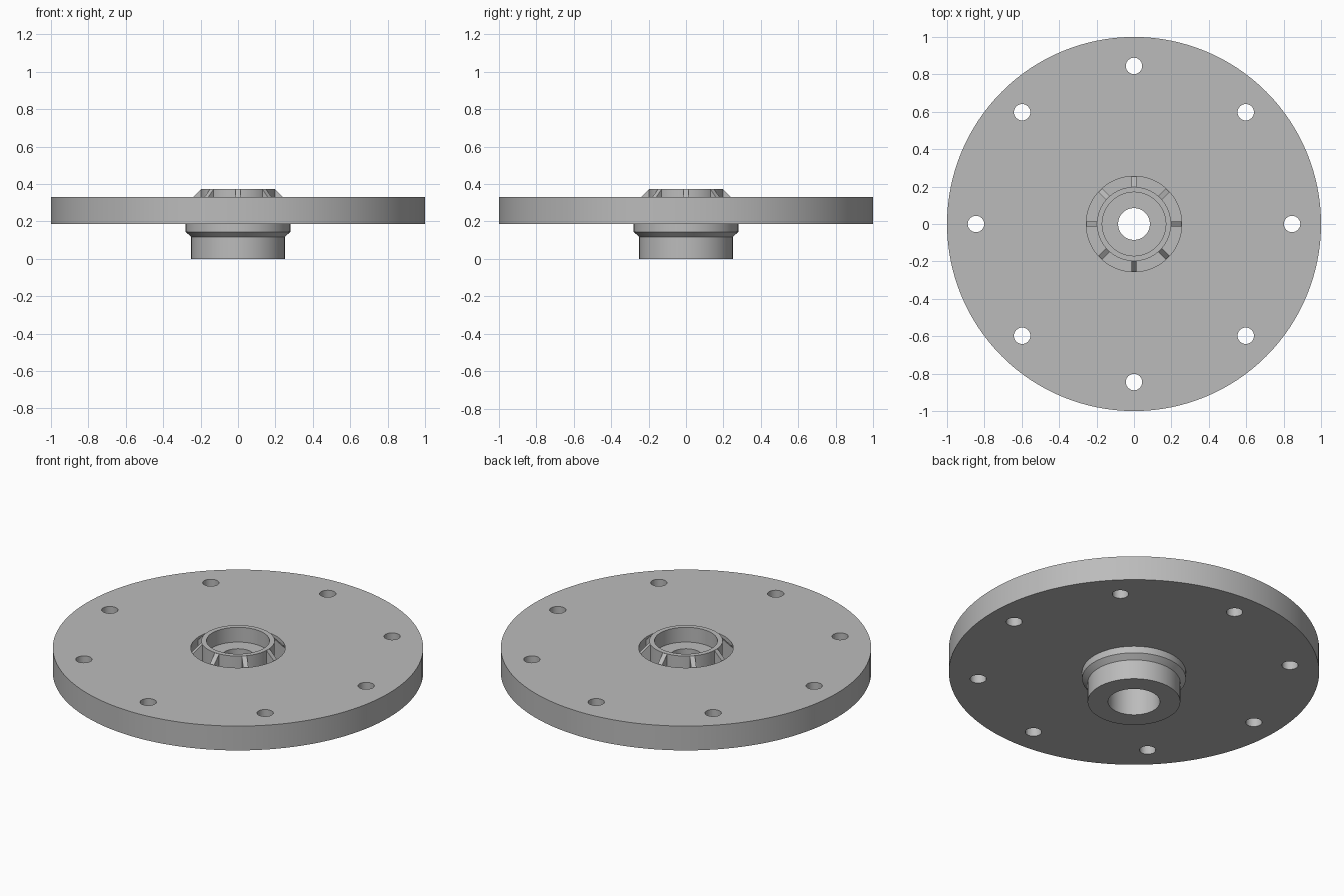
import bpy, bmesh
from math import cos, sin, pi, radians
from mathutils import Matrix

if "Cube" in bpy.data.objects:
    bpy.data.objects.remove(bpy.data.objects["Cube"])

COUNT = 8          # bolt holes and ribs
PLATE_LOW, PLATE_TOP = 0.185, 0.33

grey = bpy.data.materials.new("plain grey")
grey.use_nodes = True
grey.diffuse_color = (0.5, 0.5, 0.5, 1)
grey.node_tree.nodes["Principled BSDF"].inputs["Base Color"].default_value = (0.5, 0.5, 0.5, 1)


def finish(name, bm):
    bmesh.ops.recalc_face_normals(bm, faces=bm.faces)
    mesh = bpy.data.meshes.new(name)
    bm.to_mesh(mesh)
    bm.free()
    mesh.materials.append(grey)
    ob = bpy.data.objects.new(name, mesh)
    bpy.context.collection.objects.link(ob)
    return ob


def lathe(name, profile, steps=128):
    """Revolve a closed (radius, height) profile around z."""
    bm = bmesh.new()
    rings = [[bm.verts.new((r * cos(2 * pi * i / steps), r * sin(2 * pi * i / steps), z))
              for r, z in profile] for i in range(steps)]
    n = len(profile)
    for i in range(steps):
        a, b = rings[i], rings[(i + 1) % steps]
        for j in range(n):
            k = (j + 1) % n
            bm.faces.new((a[j], b[j], b[k], a[k]))
    return finish(name, bm)


def smooth(ob):
    bpy.ops.object.select_all(action='DESELECT')
    ob.select_set(True)
    bpy.context.view_layer.objects.active = ob
    bpy.ops.object.shade_smooth_by_angle(angle=radians(30))


# Round plate with a centre opening
plate = lathe("round_plate", [(0.255, PLATE_LOW), (1, PLATE_LOW), (1, PLATE_TOP), (0.255, PLATE_TOP)])

# Bolt holes cut through the plate
bm = bmesh.new()
for i in range(COUNT):
    spot = Matrix.Rotation(2 * pi * i / COUNT, 4, 'Z') @ Matrix.Translation((0.845, 0, 0.26))
    bmesh.ops.create_cone(bm, cap_ends=True, segments=32, radius1=0.044, radius2=0.044,
                          depth=0.4, matrix=spot)
cutter = finish("bolt_hole_cutter", bm)
cutter.hide_render = True
cut = plate.modifiers.new("bolt_holes", 'BOOLEAN')
cut.object = cutter
cut.operation = 'DIFFERENCE'
cut.solver = 'EXACT'
bpy.context.view_layer.objects.active = plate
bpy.ops.object.modifier_apply(modifier=cut.name)
bpy.data.objects.remove(cutter)
smooth(plate)

# Hub: lower sleeve, flange, raised rim and stepped bore
hub = lathe("hub", [
    (0.14, 0), (0.25, 0), (0.25, 0.117), (0.28, 0.144), (0.28, PLATE_LOW),
    (0.198, PLATE_LOW), (0.198, 0.373), (0.17, 0.373),
    (0.17, 0.285), (0.085, 0.285), (0.085, 0.25), (0.14, 0.25)])
smooth(hub)

# Sloped ribs that centre the hub in the plate opening
bm = bmesh.new()
side = [(0.185, PLATE_LOW), (0.254, PLATE_LOW), (0.254, 0.315), (0.198, 0.372), (0.185, 0.372)]
for i in range(COUNT):
    turn = Matrix.Rotation(2 * pi * i / COUNT, 4, 'Z')
    face = bm.faces.new([bm.verts.new((x, -0.014, z)) for x, z in side])
    out = bmesh.ops.extrude_face_region(bm, geom=[face], use_keep_orig=True)["geom"]
    new = [v for v in out if isinstance(v, bmesh.types.BMVert)]
    bmesh.ops.translate(bm, verts=new, vec=(0, 0.028, 0))
    bmesh.ops.transform(bm, matrix=turn, verts=new + list(face.verts))
finish("hub_ribs", bm)
